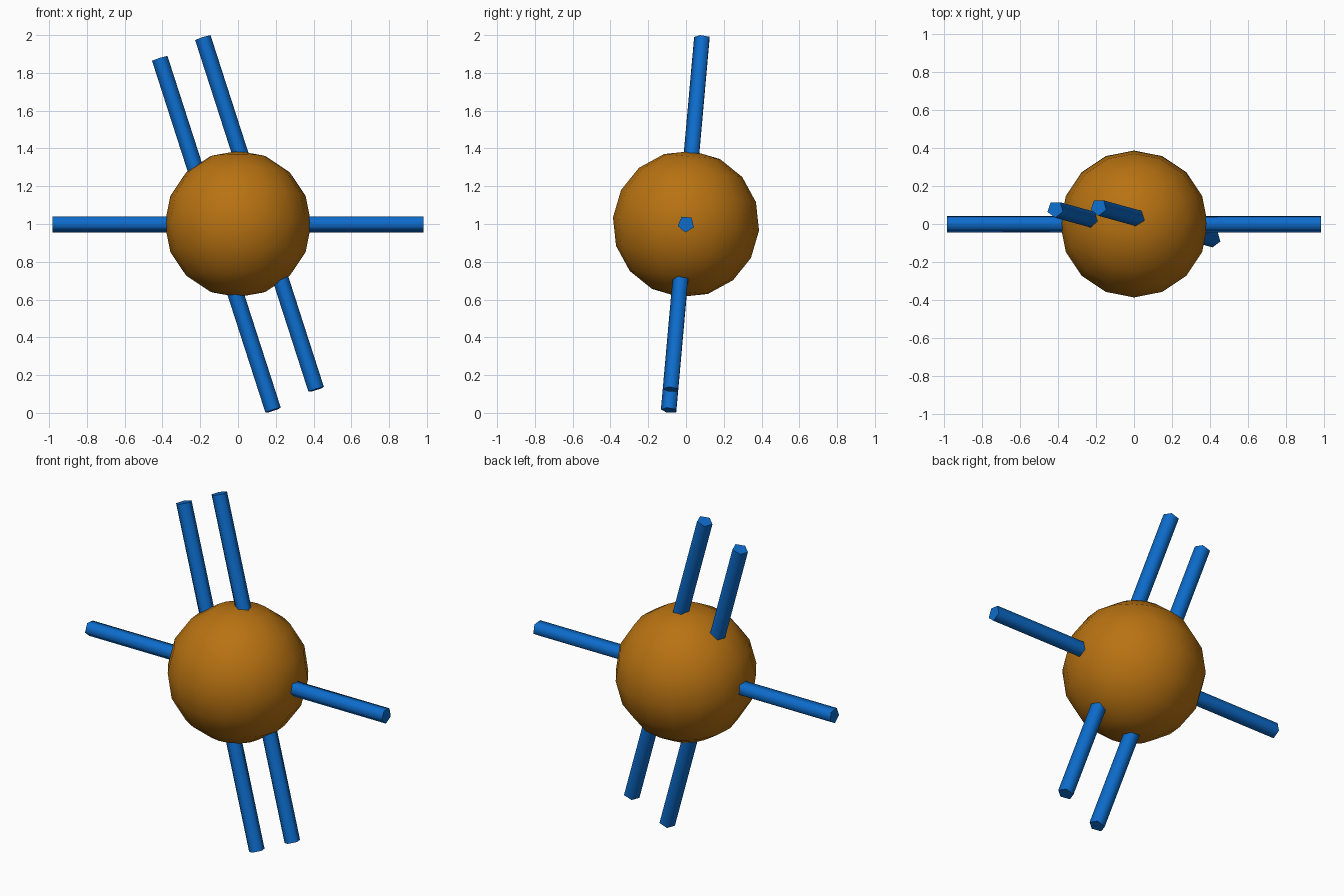
import bpy
from math import radians
from mathutils import Matrix, Vector

if "Cube" in bpy.data.objects:
    bpy.data.objects.remove(bpy.data.objects["Cube"])

CENTRE = Vector((0, 0, 1))
ROD_R = 0.045
TILT = radians(5.1)


def material(name, colour):
    mat = bpy.data.materials.new(name)
    mat.diffuse_color = (*colour, 1)
    mat.use_nodes = True
    mat.node_tree.nodes["Principled BSDF"].inputs["Base Color"].default_value = mat.diffuse_color
    return mat


def finish(name, mat, angle):
    ob = bpy.context.object
    ob.name = name
    ob.data.materials.append(mat)
    bpy.ops.object.shade_smooth_by_angle(angle=radians(angle))
    return ob


def rod(name, start, end, corner):
    # five-sided rod with one corner of its section turned towards `corner`
    start, end = Vector(start), Vector(end)
    axis = (end - start).normalized()
    side = Vector(corner)
    side = (side - axis * side.dot(axis)).normalized()
    turn = Matrix((axis.cross(side), side, -axis.cross(side).cross(side))).transposed()
    turn.col[2] = turn.col[0].cross(turn.col[1])
    bpy.ops.mesh.primitive_cylinder_add(vertices=5, radius=ROD_R, depth=(end - start).length)
    bpy.context.object.matrix_world = Matrix.Translation((start + end) / 2) @ turn.to_4x4()
    return finish(name, blue, 80)


blue = material("blue", (0.004, 0.15, 0.6))
orange = material("orange", (0.48, 0.17, 0.006))

# Central ball, leaning slightly with the rods
bpy.ops.mesh.primitive_uv_sphere_add(segments=16, ring_count=8, radius=0.388,
                                     location=CENTRE, rotation=(-TILT, 0, 0))
finish("ball", orange, 60)

# Straight rod through the ball, left to right
rod("cross_rod", (-0.983, 0, 1), (0.983, 0, 1), (0, -0.09, -1))

# Two parallel leaning rods, each running right through the ball
rod("leaning_rod_right", (-0.186, 0.088, 1.986), (0.414, -0.078, 0.124), (0, -1, 0))
rod("leaning_rod_left", (-0.414, 0.078, 1.876), (0.186, -0.088, 0.014), (0, -1, 0))
